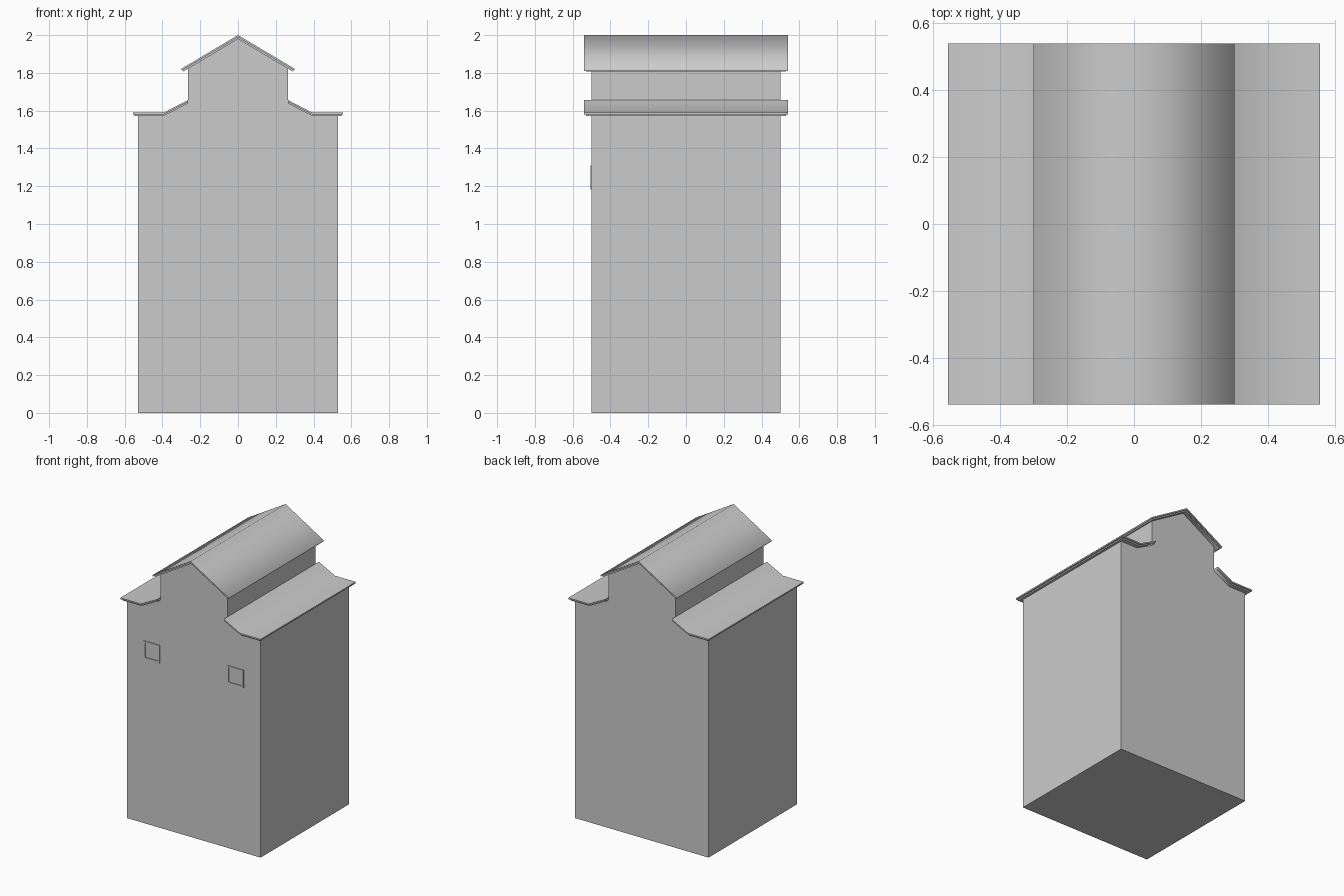
import bpy, bmesh, math

if "Cube" in bpy.data.objects:
    bpy.data.objects.remove(bpy.data.objects["Cube"])


def prism(name, pts, y0, y1, smooth=None):
    """Extrude an x-z outline from y0 to y1."""
    bm = bmesh.new()
    face = bm.faces.new([bm.verts.new((x, y0, z)) for x, z in pts])
    ext = bmesh.ops.extrude_face_region(bm, geom=[face])
    for v in ext["geom"]:
        if isinstance(v, bmesh.types.BMVert):
            v.co.y = y1
    bmesh.ops.recalc_face_normals(bm, faces=bm.faces)
    mesh = bpy.data.meshes.new(name)
    bm.to_mesh(mesh)
    bm.free()
    ob = bpy.data.objects.new(name, mesh)
    bpy.context.collection.objects.link(ob)
    if smooth:
        bpy.ops.object.select_all(action='DESELECT')
        ob.select_set(True)
        bpy.context.view_layer.objects.active = ob
        bpy.ops.object.shade_smooth_by_angle(angle=math.radians(smooth))
    return ob


def sheet(name, top, thick, y):
    """Roof layer: a top line thickened downwards."""
    pts = top + [(x, z - thick) for x, z in reversed(top)]
    return prism(name, pts, -y, y, 70)


def flip(pts, s):
    return [(s * x, z) for x, z in pts]


# Walls with stepped gable
half = [(0.53, 0), (0.53, 1.578), (0.397, 1.578), (0.265, 1.643), (0.265, 1.838)]
prism("walls", half + [(0, 1.985)] + flip(half[::-1], -1), -0.5, 0.5)

# Upper gable roof: top sheet and inset moulding below it
sheet("upper_roof", [(-0.30, 1.822), (0, 2.0), (0.30, 1.822)], 0.011, 0.54)
sheet("upper_moulding", [(-0.288, 1.82), (0, 1.991), (0.288, 1.82)], 0.012, 0.53)

# Lower side roofs, flared at the eaves
for s, side in ((-1, "left"), (1, "right")):
    sheet("lower_roof_" + side,
          flip([(0.557, 1.59), (0.393, 1.59), (0.265, 1.656)], s), 0.010, 0.54)
    sheet("lower_moulding_" + side,
          flip([(0.547, 1.581), (0.395, 1.581), (0.265, 1.648)], s), 0.010, 0.53)

# Front windows: thin square frame bars around a flush pane
cz, outer, inner = 1.247, 0.064, 0.052
for s, side in ((-1, "left"), (1, "right")):
    cx = s * 0.332
    for i in range(4):
        a = i * math.pi / 2
        bar = [(-outer, outer), (outer, outer), (inner, inner), (-inner, inner)]
        pts = [(cx + x * math.cos(a) - z * math.sin(a),
                cz + x * math.sin(a) + z * math.cos(a)) for x, z in bar]
        prism(f"window_frame_{side}_{i}", pts, -0.506, -0.499)
